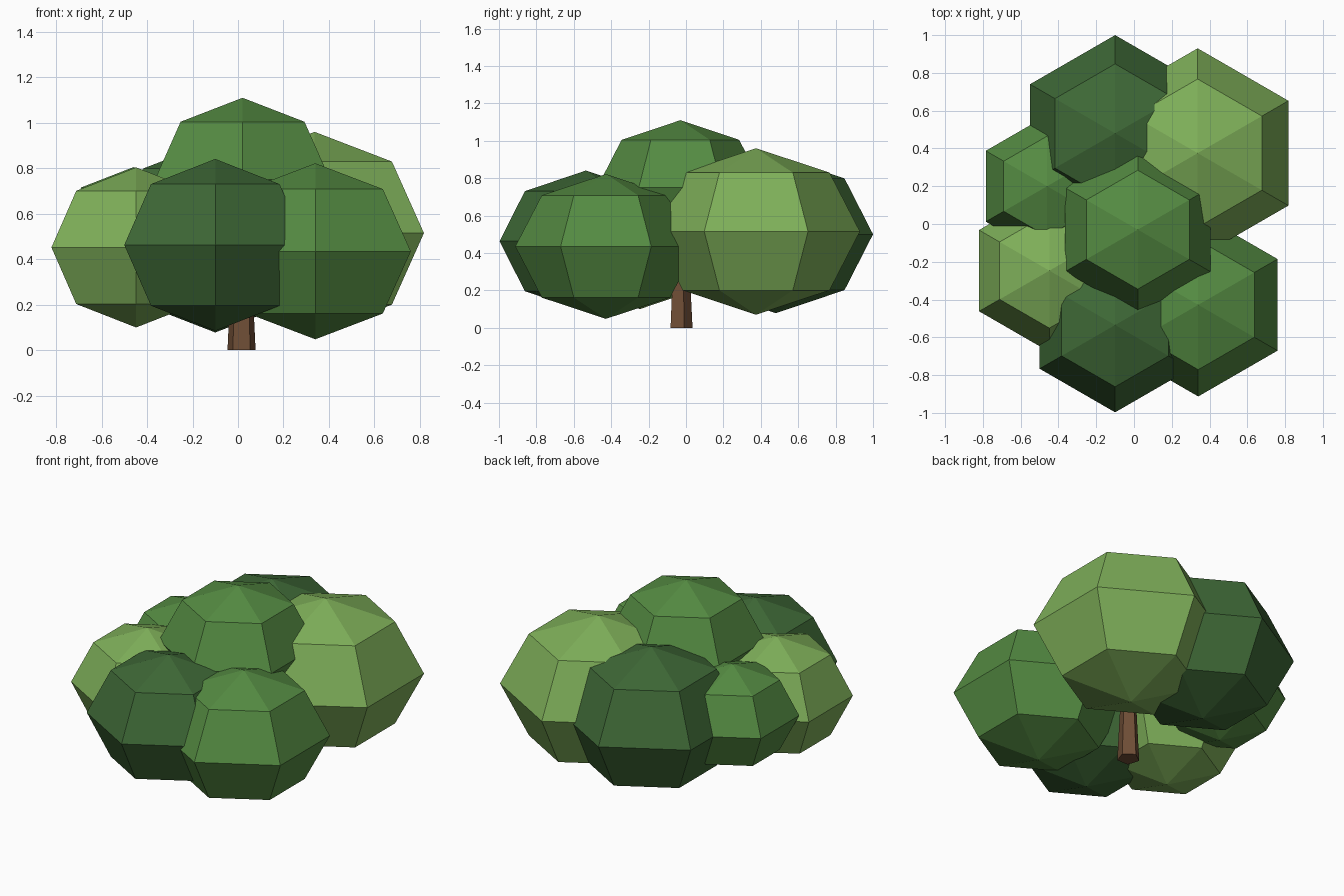
import bpy

if "Cube" in bpy.data.objects:
    bpy.data.objects.remove(bpy.data.objects["Cube"])


def material(name, rgb):
    m = bpy.data.materials.new(name)
    m.diffuse_color = (*rgb, 1)
    m.use_nodes = True
    m.node_tree.nodes["Principled BSDF"].inputs["Base Color"].default_value = m.diffuse_color
    return m


light = material("light_leaf", (0.21, 0.43, 0.10))
mid = material("mid_leaf", (0.09, 0.26, 0.055))
dark = material("dark_leaf", (0.048, 0.138, 0.037))
bark = material("bark", (0.16, 0.076, 0.037))


def finish(name, mat):
    obj = bpy.context.object
    obj.name = name
    obj.data.materials.append(mat)
    return obj


def leaf_clump(name, mat, centre, radius, half_height):
    # six-sided faceted ball, slightly flattened, corners facing +y and -y
    bpy.ops.mesh.primitive_uv_sphere_add(segments=6, ring_count=4, radius=1, location=centre)
    finish(name, mat).scale = (radius, radius, half_height)


# Canopy
leaf_clump("top_foliage", mid, (0.02, -0.03, 0.75), 0.445, 0.36)
leaf_clump("front_foliage", dark, (-0.10, -0.535, 0.463), 0.462, 0.378)
leaf_clump("front_right_foliage", mid, (0.34, -0.428, 0.435), 0.485, 0.387)
leaf_clump("front_left_foliage", light, (-0.448, -0.247, 0.452), 0.43, 0.352)
leaf_clump("back_left_foliage", mid, (-0.46, 0.20, 0.50), 0.375, 0.305)
leaf_clump("back_foliage", dark, (-0.10, 0.48, 0.50), 0.52, 0.422)
leaf_clump("back_right_foliage", light, (0.337, 0.375, 0.515), 0.555, 0.445)

# Five-sided tapered trunk
bpy.ops.mesh.primitive_cone_add(vertices=5, radius1=0.065, radius2=0.04, depth=0.5,
                                location=(0.0155, -0.03, 0.25))
finish("trunk", bark)
